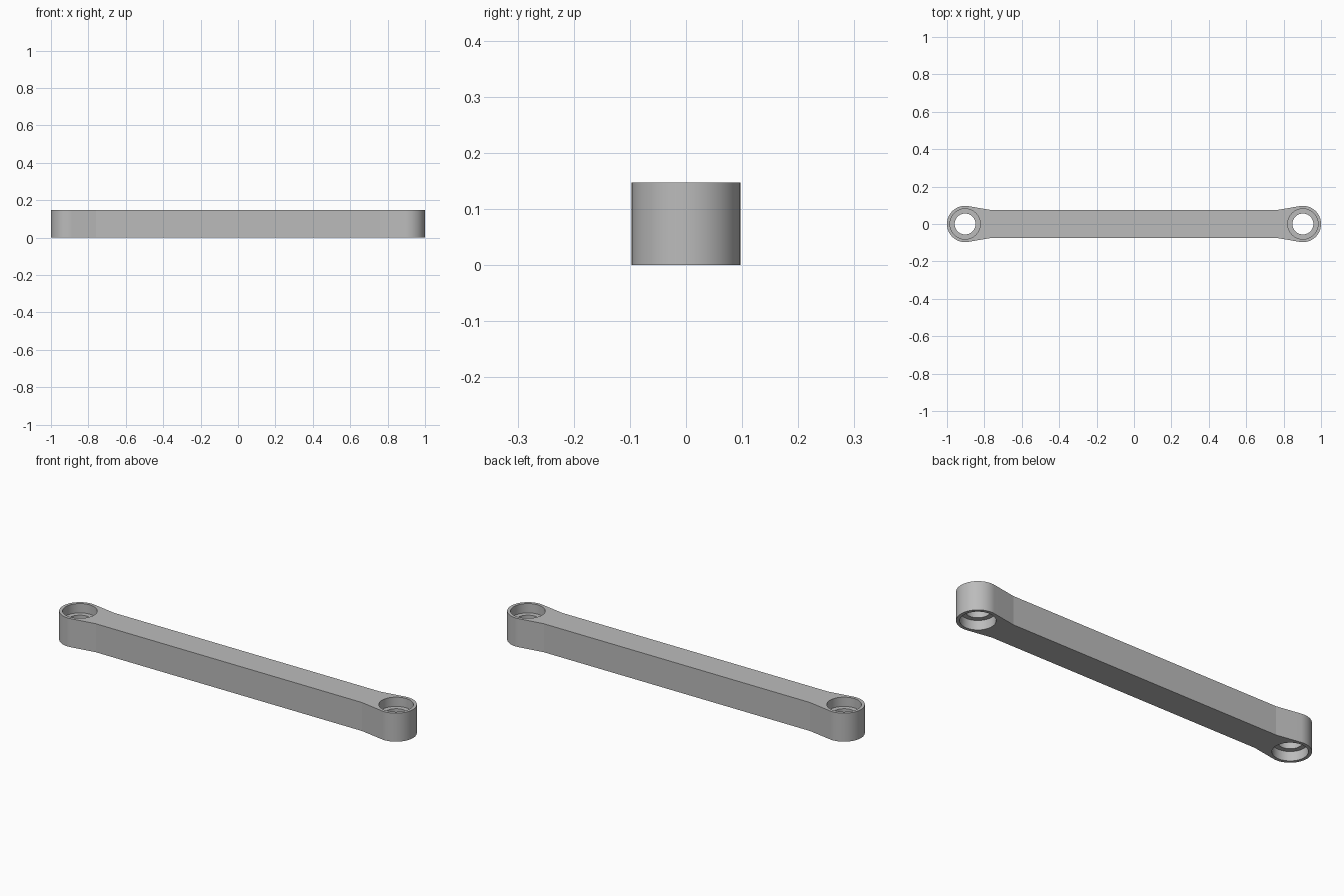
import bpy, bmesh, math

if "Cube" in bpy.data.objects:
    bpy.data.objects.remove(bpy.data.objects["Cube"], do_unlink=True)

HEIGHT = 0.147
HEAD_R = 0.097
HEAD_X = 1 - HEAD_R
BAR_HALF = 0.074
TAPER_X = 0.76
HOLE_R, BORE_R, BORE_DEPTH = 0.056, 0.081, 0.048
SEGS = 64

metal = bpy.data.materials.new("grey metal")
metal.use_nodes = True
colour = (0.5, 0.5, 0.5, 1)
metal.diffuse_color = colour
metal.node_tree.nodes["Principled BSDF"].inputs["Base Color"].default_value = colour


def add_object(name, bm):
    bmesh.ops.recalc_face_normals(bm, faces=bm.faces)
    mesh = bpy.data.meshes.new(name)
    bm.to_mesh(mesh)
    bm.free()
    mesh.materials.append(metal)
    obj = bpy.data.objects.new(name, mesh)
    bpy.context.collection.objects.link(obj)
    return obj


# Link arm: straight bar whose tapers run tangent into round ends
dx = HEAD_X - TAPER_X
tangent = math.pi - math.atan2(BAR_HALF, dx) - math.acos(HEAD_R / math.hypot(dx, BAR_HALF))
half = [(TAPER_X, -BAR_HALF)]
for i in range(SEGS + 1):
    a = -tangent + 2 * tangent * i / SEGS
    half.append((HEAD_X + HEAD_R * math.cos(a), HEAD_R * math.sin(a)))
half.append((TAPER_X, BAR_HALF))
outline = half + [(-x, -y) for x, y in half]

bm = bmesh.new()
base = bm.faces.new([bm.verts.new((x, y, 0)) for x, y in outline])
top = bmesh.ops.extrude_face_region(bm, geom=[base])
bmesh.ops.translate(bm, vec=(0, 0, HEIGHT),
                    verts=[g for g in top["geom"] if isinstance(g, bmesh.types.BMVert)])
arm = add_object("link_arm", bm)


# Stepped hole cutter: wide bore above and below a narrow middle lip
def hole_cutter(name, x):
    levels = [(BORE_R, -0.05), (BORE_R, BORE_DEPTH), (HOLE_R, BORE_DEPTH),
              (HOLE_R, HEIGHT - BORE_DEPTH), (BORE_R, HEIGHT - BORE_DEPTH),
              (BORE_R, HEIGHT + 0.05)]
    bm = bmesh.new()
    rings = []
    for r, z in levels:
        angles = [math.tau * i / SEGS for i in range(SEGS)]
        rings.append([bm.verts.new((x + r * math.cos(a), r * math.sin(a), z)) for a in angles])
    for low, high in zip(rings, rings[1:]):
        for i in range(SEGS):
            j = (i + 1) % SEGS
            bm.faces.new((low[i], low[j], high[j], high[i]))
    bm.faces.new(rings[0][::-1])
    bm.faces.new(rings[-1])
    cutter = add_object(name, bm)
    cutter.hide_render = True
    return cutter


bpy.ops.object.select_all(action="DESELECT")
arm.select_set(True)
bpy.context.view_layer.objects.active = arm
for name, side in (("left_hole_cutter", 1), ("right_hole_cutter", -1)):
    cutter = hole_cutter(name, side * HEAD_X)
    cut = arm.modifiers.new(name, "BOOLEAN")
    cut.operation = "DIFFERENCE"
    cut.solver = "EXACT"
    cut.object = cutter
    bpy.ops.object.modifier_apply(modifier=cut.name)
    bpy.data.objects.remove(cutter, do_unlink=True)

bpy.ops.object.shade_smooth_by_angle(angle=math.radians(8))
